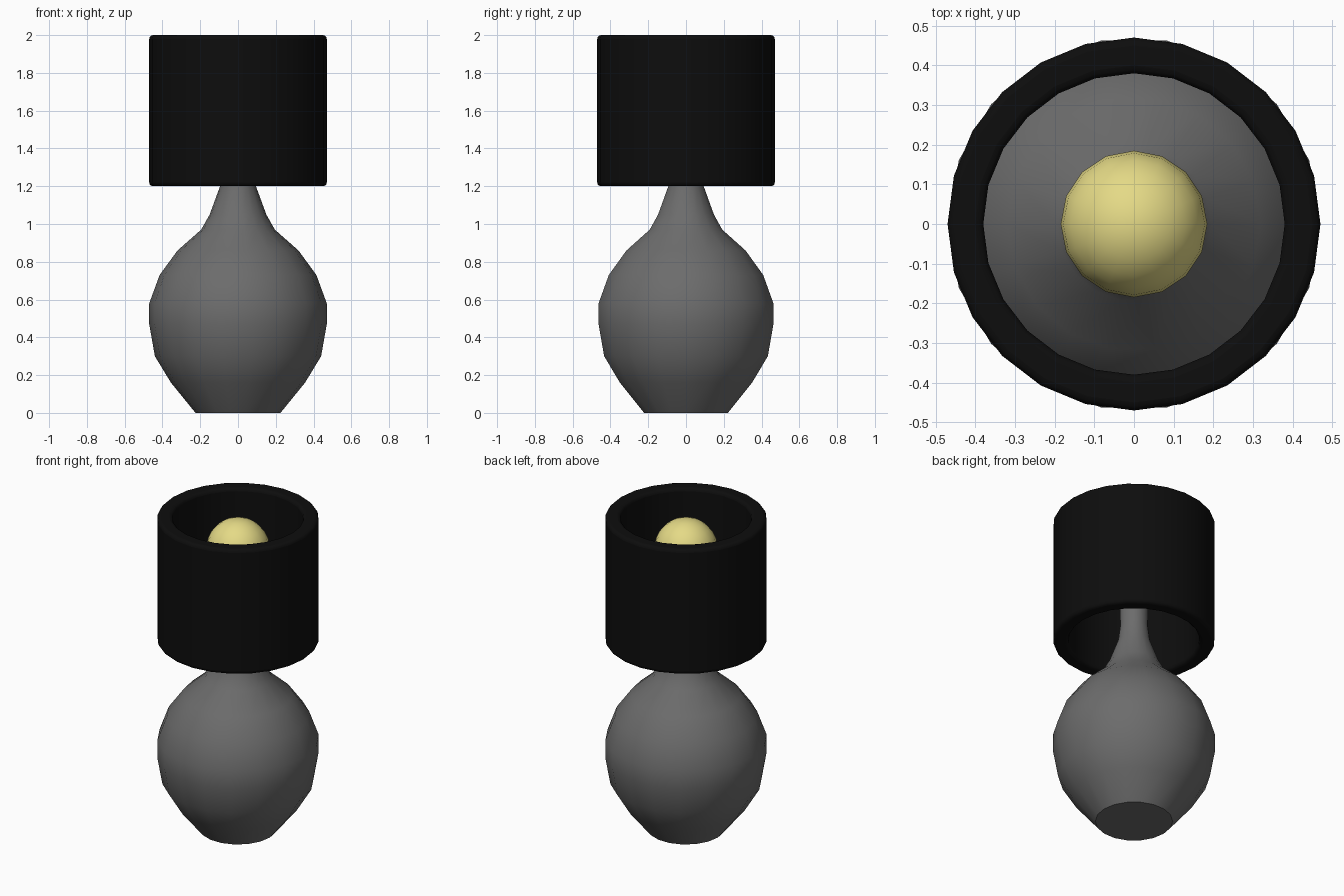
import bpy, bmesh
from math import cos, sin, pi, radians

cube = bpy.data.objects.get("Cube")
if cube:
    bpy.data.objects.remove(cube, do_unlink=True)


def material(name, rgb):
    m = bpy.data.materials.new(name)
    m.use_nodes = True
    m.diffuse_color = (*rgb, 1)
    m.node_tree.nodes["Principled BSDF"].inputs["Base Color"].default_value = (*rgb, 1)
    return m


grey = material("grey ceramic", (0.15, 0.15, 0.15))
black = material("black shade", (0.004, 0.004, 0.004))
yellow = material("warm bulb", (0.78, 0.70, 0.24))


def lathe(name, profile, sides, mat, closed=False):
    """Turn a (radius, height) profile about z; an open profile gets end caps."""
    bm = bmesh.new()
    rings = [[bm.verts.new((r * cos(2 * pi * i / sides), r * sin(2 * pi * i / sides), z))
              for i in range(sides)] for r, z in profile]
    pairs = list(zip(rings, rings[1:]))
    if closed:
        pairs.append((rings[-1], rings[0]))
    else:
        bm.faces.new(rings[0])
        bm.faces.new(rings[-1])
    for a, b in pairs:
        for i in range(sides):
            j = (i + 1) % sides
            bm.faces.new((a[i], a[j], b[j], b[i]))
    bmesh.ops.recalc_face_normals(bm, faces=bm.faces)
    mesh = bpy.data.meshes.new(name)
    bm.to_mesh(mesh)
    bm.free()
    mesh.materials.append(mat)
    obj = bpy.data.objects.new(name, mesh)
    bpy.context.collection.objects.link(obj)
    return obj


def smooth(obj, angle):
    bpy.ops.object.select_all(action="DESELECT")
    obj.select_set(True)
    bpy.context.view_layer.objects.active = obj
    bpy.ops.object.shade_smooth_by_angle(angle=radians(angle))


# Vase-shaped base with a slim neck reaching up to the bulb
base = lathe("lamp_base", [(.225, 0), (.355, .16), (.44, .30), (.47, .47), (.47, .58),
                           (.415, .73), (.32, .86), (.195, .97), (.15, 1.05),
                           (.095, 1.2), (.082, 1.3), (.08, 1.64)], 18, grey)
smooth(base, 50)

# Open thick-walled drum shade with softened rims
bottom, top, outer, inner = 1.2, 2.0, .47, .38
shade = lathe("lamp_shade", [(inner, bottom), (outer, bottom), (outer, top), (inner, top)],
              24, black, closed=True)
bevel = shade.modifiers.new("soft rims", "BEVEL")
bevel.width, bevel.segments = .02, 3
bevel.limit_method, bevel.angle_limit = "ANGLE", radians(40)
smooth(shade, 40)

# Round bulb
bpy.ops.mesh.primitive_uv_sphere_add(segments=16, ring_count=12, radius=.185, location=(0, 0, 1.79))
bulb = bpy.context.object
bulb.name = "bulb"
bulb.data.materials.append(yellow)
smooth(bulb, 60)
